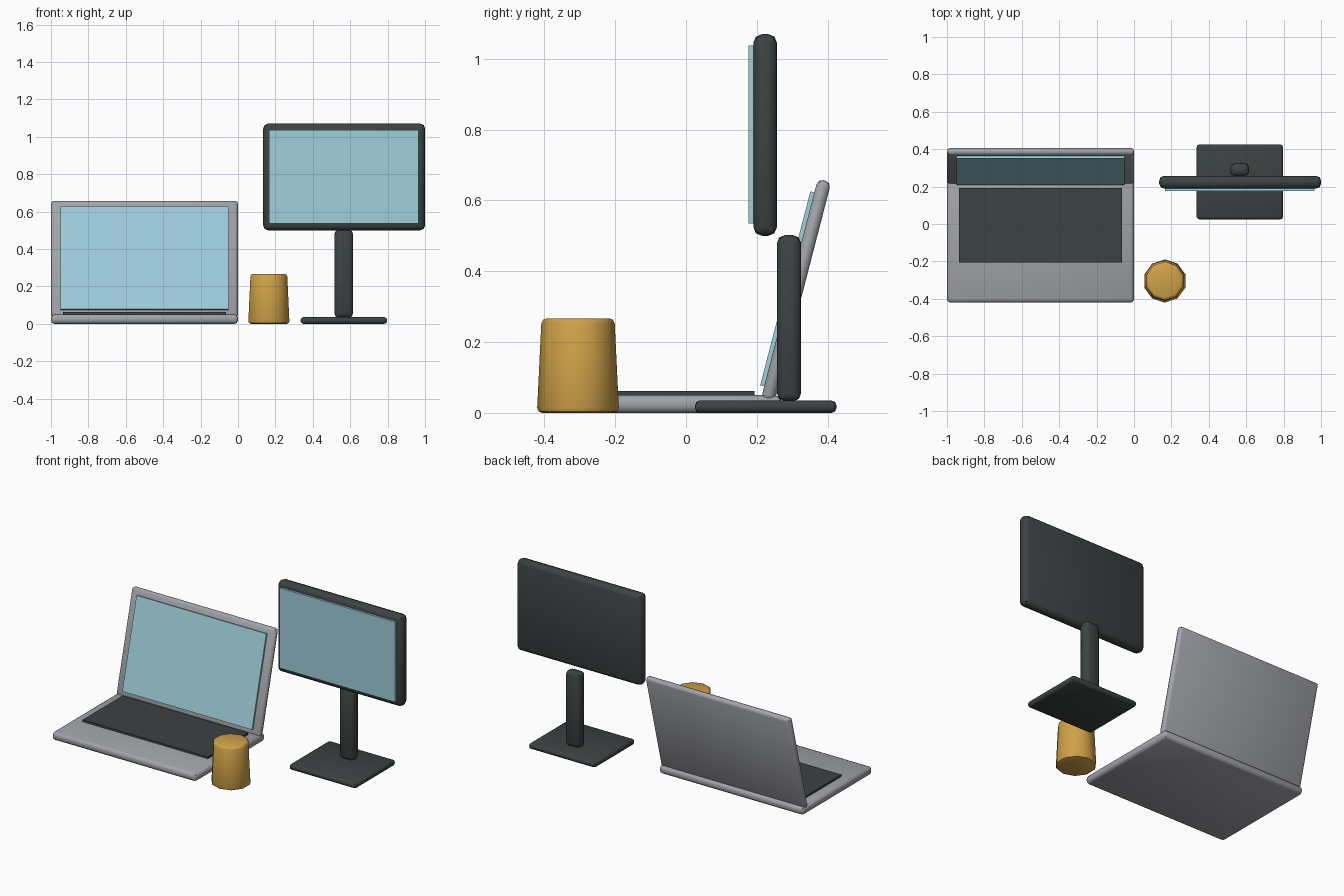
import bpy
import math
from mathutils import Matrix, Vector

if "Cube" in bpy.data.objects:
    bpy.data.objects.remove(bpy.data.objects["Cube"])


def material(name, rgb):
    m = bpy.data.materials.new(name)
    m.diffuse_color = (*rgb, 1)
    m.use_nodes = True
    m.node_tree.nodes["Principled BSDF"].inputs["Base Color"].default_value = m.diffuse_color
    return m


charcoal = material("charcoal", (0.045, 0.054, 0.054))
silver = material("silver", (0.36, 0.37, 0.40))
glass = material("pale blue glass", (0.35, 0.62, 0.71))
amber = material("amber", (0.63, 0.36, 0.065))


def finish(ob, name, mat, bevel):
    ob.name = name
    ob.data.materials.append(mat)
    if bevel:
        mod = ob.modifiers.new("rounded edges", 'BEVEL')
        mod.width = bevel
        mod.segments = 2
        mod.limit_method = 'ANGLE'
        mod.angle_limit = math.radians(40)
        bpy.ops.object.modifier_apply(modifier=mod.name)
        bpy.ops.object.shade_smooth_by_angle(angle=math.radians(46))
    return ob


def box(name, lo, hi, mat, bevel=0.0):
    """Box between two corners, with optional rounded edges."""
    lo, hi = Vector(lo), Vector(hi)
    bpy.ops.mesh.primitive_cube_add(size=1)
    ob = bpy.context.object
    ob.data.transform(Matrix.Translation((lo + hi) / 2) @ Matrix.Diagonal((*(hi - lo), 1)))
    return finish(ob, name, mat, bevel)


# Laptop base and keyboard
box("laptop_base", (-1, -0.42, 0), (0, 0.27, 0.05), silver, 0.018)
box("keyboard", (-0.935, -0.205, 0.048), (-0.065, 0.193, 0.062), charcoal)

# Laptop lid and display, modelled upright then leaned back together
lean = math.radians(-14.5)
parts = [
    box("laptop_lid", (-0.5, -0.0195, -0.321), (0.5, 0.0195, 0.321), silver, 0.017),
    box("laptop_display", (-0.45, -0.031, -0.285), (0.45, -0.019, 0.281), glass),
]
for ob in parts:
    ob.location = (-0.5, 0.311, 0.346)
    ob.rotation_euler.x = lean

# Monitor on its stand
box("monitor_body", (0.135, 0.19, 0.50), (1.0, 0.257, 1.07), charcoal, 0.025)
box("monitor_display", (0.165, 0.177, 0.535), (0.965, 0.191, 1.037), glass)
box("stand_neck", (0.515, 0.257, 0.033), (0.615, 0.325, 0.502), charcoal, 0.022)
box("stand_foot", (0.335, 0.025, 0), (0.797, 0.425, 0.035), charcoal, 0.014)

# Tapered ten-sided cup, closed on top
bpy.ops.mesh.primitive_cone_add(vertices=10, radius1=0.116, radius2=0.103, depth=0.267)
cup = bpy.context.object
cup.data.transform(Matrix.Translation((0.165, -0.305, 0.1335)) @ Matrix.Rotation(math.pi / 2, 4, 'Z')
                   if abs(cup.data.vertices[0].co.x) > 0.1 else
                   Matrix.Translation((0.165, -0.305, 0.1335)))
finish(cup, "cup", amber, 0.014)
